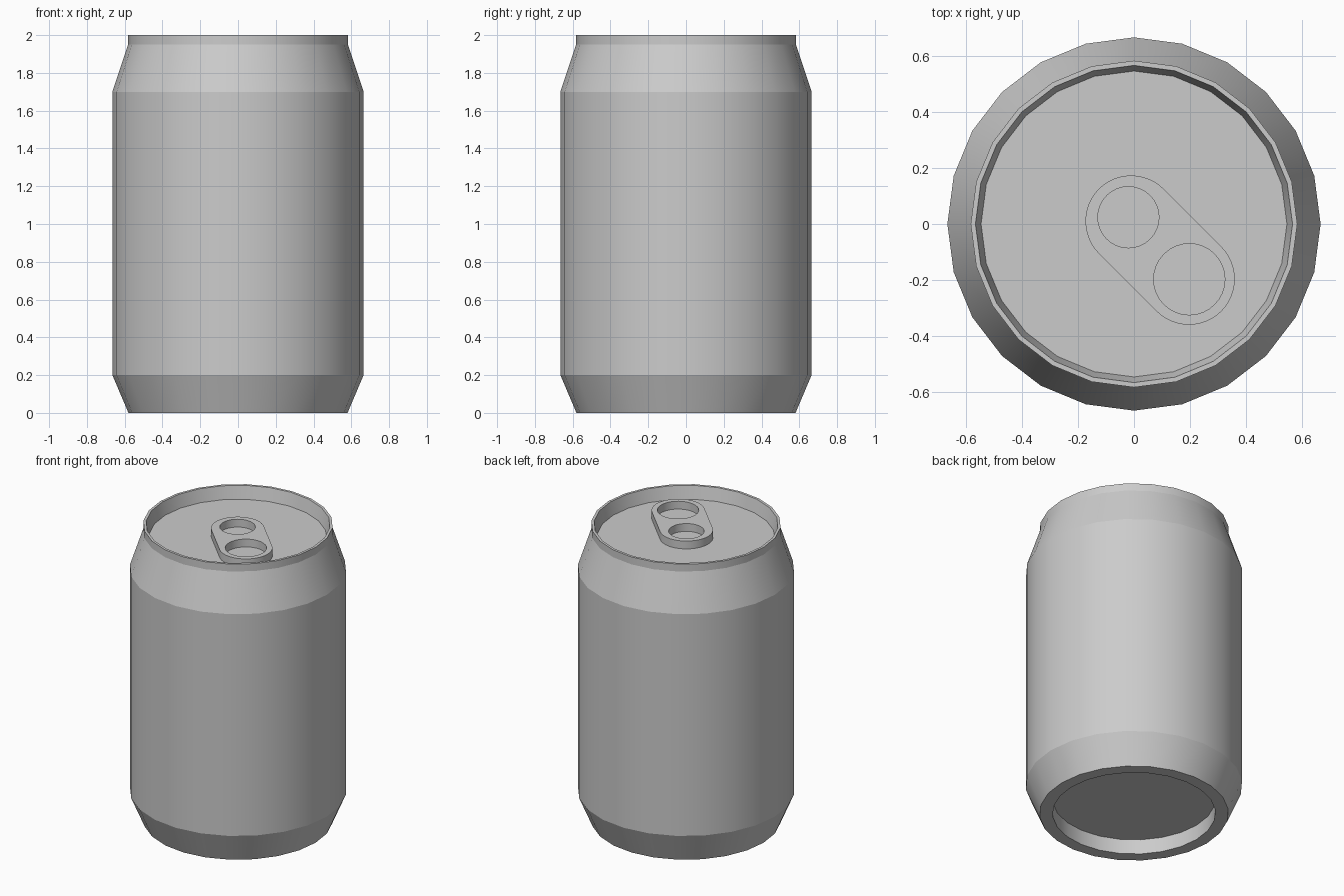
import bpy, bmesh, math

if "Cube" in bpy.data.objects:
    bpy.data.objects.remove(bpy.data.objects["Cube"])

metal = bpy.data.materials.new("bare_metal")
metal.diffuse_color = (0.6, 0.6, 0.6, 1)
metal.use_nodes = True
metal.node_tree.nodes["Principled BSDF"].inputs["Base Color"].default_value = metal.diffuse_color

SIDES = 24
# Radius and height, from the centre of the base recess up and over to the lid centre
PROFILE = [(0, 0.10), (0.50, 0.10), (0.50, 0), (0.58, 0), (0.665, 0.20),
           (0.665, 1.70), (0.582, 1.95), (0.582, 2.0), (0.565, 2.0),
           (0.545, 1.915), (0, 1.915)]


def activate(obj):
    bpy.ops.object.select_all(action='DESELECT')
    obj.select_set(True)
    bpy.context.view_layer.objects.active = obj


def lathe(name, profile):
    """Spin a profile about z; points on the axis become cap faces."""
    bm = bmesh.new()
    rings = []
    for r, z in profile:
        if r > 0:
            rings.append([bm.verts.new((r * math.cos(2 * math.pi * i / SIDES),
                                        r * math.sin(2 * math.pi * i / SIDES), z))
                          for i in range(SIDES)])
    for a, b in zip(rings, rings[1:]):
        for i in range(SIDES):
            j = (i + 1) % SIDES
            bm.faces.new((a[i], a[j], b[j], b[i]))
    bm.faces.new(rings[0][::-1])
    bm.faces.new(rings[-1])
    bmesh.ops.recalc_face_normals(bm, faces=bm.faces)
    mesh = bpy.data.meshes.new(name)
    bm.to_mesh(mesh)
    bm.free()
    obj = bpy.data.objects.new(name, mesh)
    bpy.context.collection.objects.link(obj)
    mesh.materials.append(metal)
    return obj


def arc(cx, cy, r, start, end, n):
    return [(cx + r * math.cos(math.radians(start + (end - start) * i / n)),
             cy + r * math.sin(math.radians(start + (end - start) * i / n)))
            for i in range(n + 1)]


# Can shell with rim, sunken lid and recessed base
can = lathe("can_body", PROFILE)
activate(can)
bpy.ops.object.shade_smooth_by_angle(angle=math.radians(17))

# Pull tab: rounded slot outline with two finger holes
outline = arc(-0.01, 0.01, 0.163, 45, 225, 24) + arc(0.196, -0.196, 0.163, 225, 405, 24)
holes = [arc(-0.02, 0.024, 0.109, 0, 360, 32)[:-1],
         arc(0.197, -0.197, 0.127, 0, 360, 32)[:-1]]
curve = bpy.data.curves.new("pull_tab", 'CURVE')
curve.dimensions = '2D'
curve.fill_mode = 'BOTH'
curve.extrude = 0.027
for loop in [outline] + holes:
    spline = curve.splines.new('POLY')
    spline.points.add(len(loop) - 1)
    for p, (x, y) in zip(spline.points, loop):
        p.co = (x, y, 0, 1)
    spline.use_cyclic_u = True
tab = bpy.data.objects.new("pull_tab", curve)
bpy.context.collection.objects.link(tab)
tab.location.z = 1.941
curve.materials.append(metal)
activate(tab)
bpy.ops.object.convert(target='MESH')
bpy.ops.object.shade_smooth_by_angle(angle=math.radians(30))
